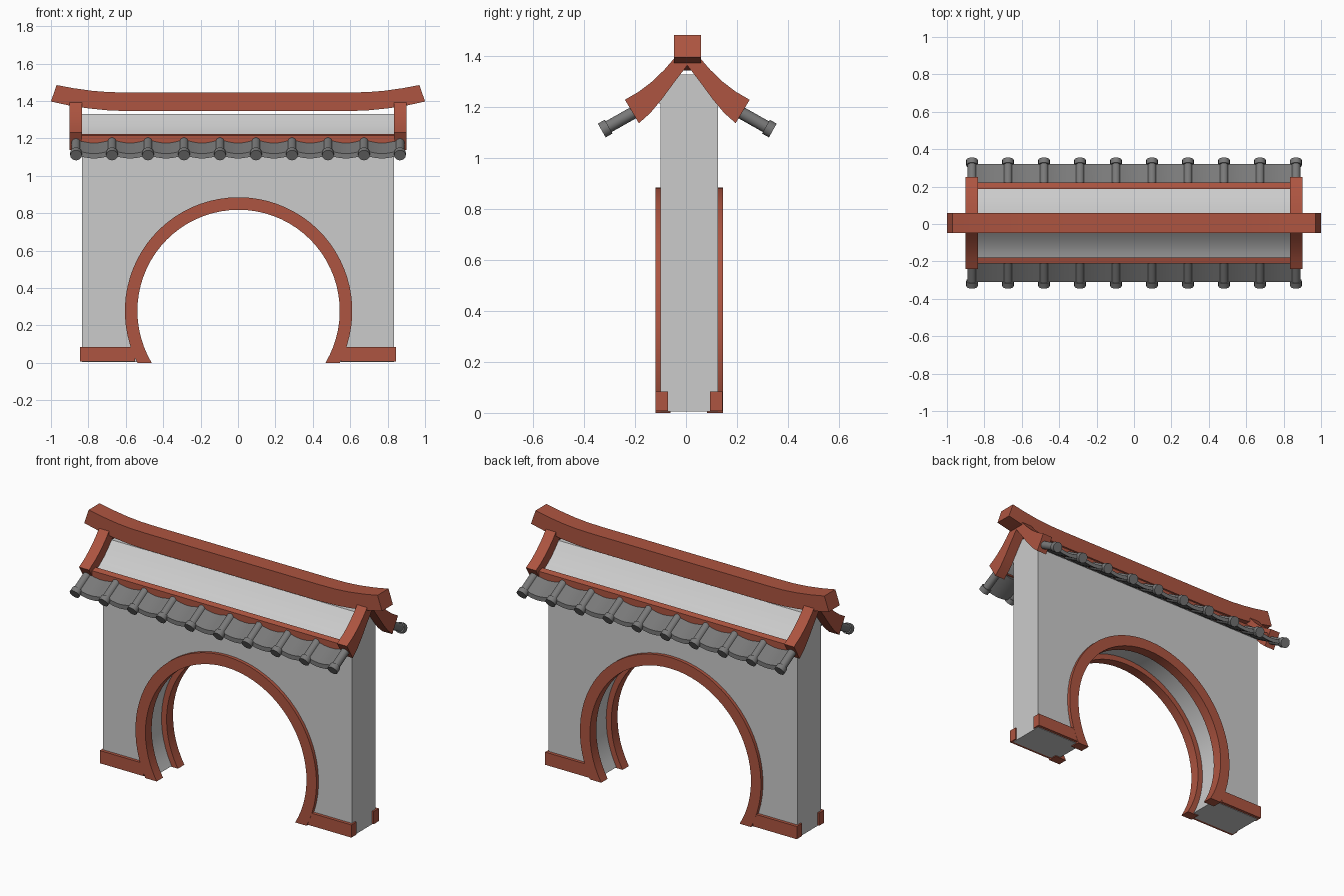
import bpy, bmesh, math
from mathutils import Vector

cube = bpy.data.objects.get("Cube")
if cube:
    bpy.data.objects.remove(cube, do_unlink=True)


def material(name, rgb):
    m = bpy.data.materials.new(name)
    m.use_nodes = True
    color = (*rgb, 1)
    m.diffuse_color = color
    bsdf = next(n for n in m.node_tree.nodes if n.type == 'BSDF_PRINCIPLED')
    bsdf.inputs["Base Color"].default_value = color
    return m


plaster = material("pale grey plaster", (0.6, 0.6, 0.6))
red = material("red timber", (0.42, 0.09, 0.052))
slate = material("dark grey tile", (0.19, 0.19, 0.19))


def finish(name, bm, mat):
    bmesh.ops.recalc_face_normals(bm, faces=bm.faces)
    mesh = bpy.data.meshes.new(name)
    bm.to_mesh(mesh)
    bm.free()
    mesh.materials.append(mat)
    ob = bpy.data.objects.new(name, mesh)
    bpy.context.collection.objects.link(ob)
    bpy.ops.object.select_all(action='DESELECT')
    ob.select_set(True)
    bpy.context.view_layer.objects.active = ob
    bpy.ops.object.shade_smooth_by_angle(angle=math.radians(30))
    return ob


def prism(name, outline, place, a, b, mat):
    """Sweep a flat outline from a to b; place maps (point, depth) to space."""
    bm = bmesh.new()
    ends = [[bm.verts.new(place(p, t)) for p in outline] for t in (a, b)]
    for end in ends:
        bm.faces.new(end)
    n = len(outline)
    for i in range(n):
        j = (i + 1) % n
        bm.faces.new((ends[0][i], ends[0][j], ends[1][j], ends[1][i]))
    return finish(name, bm, mat)


def along_y(p, t):
    return (p[0], t, p[1])


def along_x(p, t):
    return (t, p[0], p[1])


def box(name, x, y, z, mat):
    return prism(name, [(x[0], z[0]), (x[1], z[0]), (x[1], z[1]), (x[0], z[1])],
                 along_y, y[0], y[1], mat)


def rods(name, segments, radius, mat):
    """Cylinders between pairs of points, joined in one mesh."""
    bm = bmesh.new()
    for a, b in segments:
        d = b - a
        turn = d.to_track_quat('Z', 'Y').to_matrix().to_4x4()
        turn.translation = (a + b) / 2
        bmesh.ops.create_cone(bm, cap_ends=True, segments=16, radius1=radius,
                              radius2=radius, depth=d.length, matrix=turn)
    return finish(name, bm, mat)


ARCH_X, ARCH_Z = 0.003, 0.277


def arc(radius, floor, steps=48):
    """Arch curve from right foot over the top to left foot."""
    start = -math.asin((ARCH_Z - floor) / radius)
    sweep = math.pi - 2 * start
    return [(ARCH_X + radius * math.cos(start + sweep * i / steps),
             ARCH_Z + radius * math.sin(start + sweep * i / steps))
            for i in range(steps + 1)]


# Wall with a round gateway
HALF = 0.835
EAVE = 1.215
wall = [(-HALF, 0.005), (-HALF, EAVE), (HALF, EAVE), (HALF, 0.005)]
prism("wall", wall + arc(0.575, 0.005), along_y, -0.1, 0.125, plaster)

# Wall head tapering up under the ridge
half_head = [(0.113, EAVE), (0.09, 1.245), (0.055, 1.29), (0.027, 1.33)]
head = [(0.005 + y, z) for y, z in half_head]
head += [(0.005 - y, z) for y, z in reversed(half_head)]
prism("wall_head", head, along_x, -HALF, HALF, plaster)

# Ridge beam with upswept ends
under = [(0.58, 1.345), (0.7, 1.35), (0.8, 1.36), (0.9, 1.375), (1.0, 1.397)]
over = [(0.97, 1.485), (0.88, 1.468), (0.78, 1.454), (0.69, 1.447), (0.58, 1.445)]
half_ridge = under + over
ridge = half_ridge + [(-x, z) for x, z in reversed(half_ridge)]
prism("ridge_beam", ridge, along_y, -0.047, 0.058, red)

# Curved gable brace outline and roof panel outline, as distance from the ridge
brace = [(0.0, 1.365), (0.05, 1.3), (0.1, 1.232), (0.145, 1.178), (0.19, 1.138),
         (0.245, 1.23), (0.19, 1.262), (0.14, 1.3), (0.09, 1.348), (0.045, 1.4), (0.0, 1.4)]
panel = [(0.027, 1.33), (0.06, 1.294), (0.09, 1.264), (0.12, 1.239), (0.155, 1.215),
         (0.19, 1.198), (0.19, 1.18), (0.15, 1.197), (0.11, 1.22), (0.06, 1.27), (0.02, 1.32)]

# Tile course layout
COUNT, END = 10, 0.866
STEP = 2 * END / (COUNT - 1)
WAVES = 8
top_edge = []
for i in range((COUNT - 1) * WAVES + 1):
    sag = math.sin(math.pi * (i % WAVES) / WAVES)
    top_edge.append((-END + STEP * i / WAVES, 0.016 - 0.018 * sag))
pan = top_edge + [(x, h - 0.026) for x, h in reversed(top_edge)]

for side, s in (("front", -1), ("back", 1)):
    def slope(h, y, x=0):
        """Point on the tile slope, y out from the ridge and h above the axis."""
        return Vector((x, 0.005 + s * y, 1.186 - 0.565 * (y - 0.2) + h))

    def roof_profile(points):
        return [(0.005 + s * y, z) for y, z in points]

    # Roof surface, eave rail and gable braces
    prism(side + "_roof_panel", roof_profile(panel), along_x, -HALF, HALF, plaster)
    rail = [(0.183, 1.175), (0.216, 1.165), (0.216, 1.215), (0.183, 1.224)]
    prism(side + "_eave_rail", roof_profile(rail), along_x, -0.84, 0.84, red)
    for hand, k in (("left", 1), ("right", -1)):
        prism(side + "_" + hand + "_gable_brace", roof_profile(brace),
              along_x, k * 0.833, k * 0.9, red)

    # Sagging pan tiles, round cover tiles and their end caps
    prism(side + "_pan_tiles", pan, lambda p, t: slope(p[1], t, p[0]), 0.19, 0.316, slate)
    xs = [-END + STEP * i for i in range(COUNT)]
    rods(side + "_cover_tiles", [(slope(0, 0.195, x), slope(0, 0.325, x)) for x in xs], 0.024, slate)
    rods(side + "_tile_caps", [(slope(0, 0.309, x), slope(0, 0.336, x)) for x in xs], 0.031, slate)

    # Arch trim and plinth boards
    y_out, y_in = (-0.12, -0.06) if s < 0 else (0.145, 0.083)
    trim = arc(0.608, 0.0) + arc(0.541, 0.0)[::-1]
    prism(side + "_arch_trim", trim, along_y, y_out, y_in, red)
    for hand, k in (("left", 1), ("right", -1)):
        box(side + "_" + hand + "_plinth", (k * 0.55, k * 0.845),
            (y_out - s * 0.001, y_out - s * 0.05), (0.008, 0.085), red)
